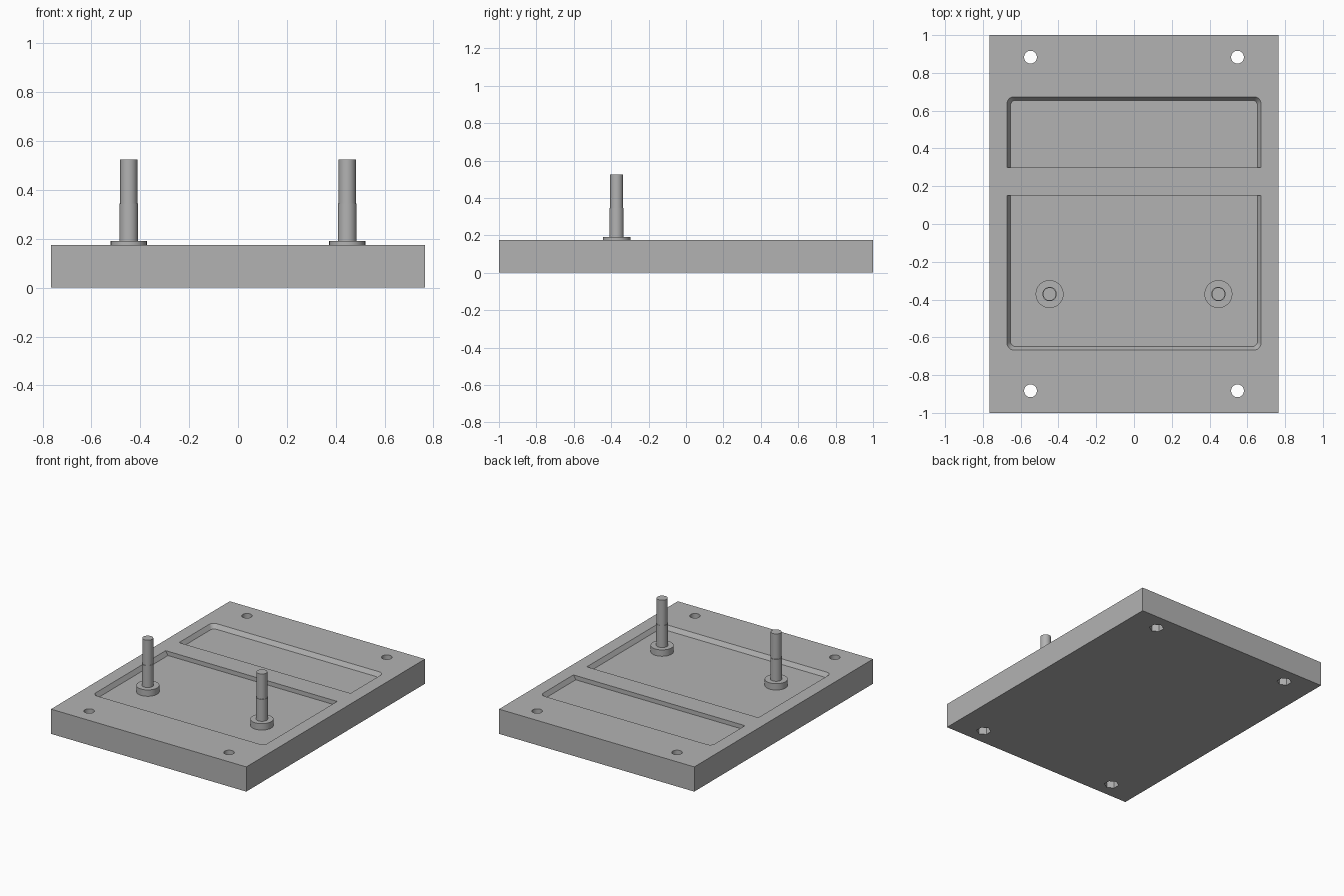
import bpy, bmesh, math
from mathutils import Matrix

cube = bpy.data.objects.get("Cube")
if cube:
    bpy.data.objects.remove(cube, do_unlink=True)

WIDTH, LENGTH, TOP = 1.53, 2.0, 0.175
FLOOR = TOP - 0.03

grey = bpy.data.materials.new("plain grey")
grey.use_nodes = True
grey.diffuse_color = (0.45, 0.45, 0.45, 1)
grey.node_tree.nodes["Principled BSDF"].inputs["Base Color"].default_value = grey.diffuse_color


def make(name, bm):
    bmesh.ops.recalc_face_normals(bm, faces=bm.faces)
    mesh = bpy.data.meshes.new(name)
    bm.to_mesh(mesh)
    bm.free()
    obj = bpy.data.objects.new(name, mesh)
    bpy.context.collection.objects.link(obj)
    mesh.materials.append(grey)
    return obj


def loft(name, rings):
    """Join matching rings of points into a closed solid."""
    bm = bmesh.new()
    loops = [[bm.verts.new(p) for p in ring] for ring in rings]
    n = len(loops[0])
    for a, b in zip(loops, loops[1:]):
        for i in range(n):
            j = (i + 1) % n
            bm.faces.new((a[i], a[j], b[j], b[i]))
    bm.faces.new(loops[0])
    bm.faces.new(loops[-1])
    return make(name, bm)


def circle(x, y, z, r, n=32, turn=0.0):
    return [(x + r * math.cos(turn + math.tau * i / n),
             y + r * math.sin(turn + math.tau * i / n), z) for i in range(n)]


def pocket_ring(near, far, side, inset, z, radius=0.035):
    """Pocket outline: square at the divider, rounded at the outer end."""
    half, end = 0.672 - inset, far - side * inset
    r = radius - inset * 0.4
    pts = [(-half, near, z), (half, near, z)]
    for sx in (1, -1):
        arc = [(sx * (half - r + r * math.cos(t)), end - side * r * (1 - math.sin(t)), z)
               for t in (math.pi / 2 * i / 6 for i in range(7))]
        pts += arc if sx == 1 else arc[::-1]
    return pts


def box(name, sx, sy, z0, z1):
    bm = bmesh.new()
    bmesh.ops.create_cube(bm, size=1, matrix=Matrix.Translation((0, 0, (z0 + z1) / 2))
                          @ Matrix.Diagonal((sx, sy, z1 - z0, 1)))
    return make(name, bm)


def cut(target, cutter):
    mod = target.modifiers.new(cutter.name, "BOOLEAN")
    mod.operation, mod.solver, mod.object = "DIFFERENCE", "EXACT", cutter
    bpy.context.view_layer.objects.active = target
    bpy.ops.object.modifier_apply(modifier=mod.name)
    bpy.data.objects.remove(cutter, do_unlink=True)


def smooth(obj):
    bpy.ops.object.select_all(action="DESELECT")
    obj.select_set(True)
    bpy.context.view_layer.objects.active = obj
    bpy.ops.object.shade_smooth_by_angle(angle=math.radians(30))


# Base plate
plate = box("base_plate", WIDTH, LENGTH, 0, TOP)

# Two shallow pockets with sloping walls, parted by a divider
for name, near, far, side in (("front_pocket", 0.15, -0.667, -1), ("back_pocket", 0.30, 0.673, 1)):
    slope = 0.018 / (TOP - FLOOR)
    cut(plate, loft(name, [pocket_ring(near, far, side, 0.018, FLOOR),
                           pocket_ring(near, far, side, -0.01 * slope, TOP + 0.01)]))

# Corner screw holes with hexagonal nut recesses underneath
for sx in (-1, 1):
    for sy in (-1, 1):
        x, y = sx * 0.548, sy * 0.883
        cut(plate, loft("screw_hole", [circle(x, y, z, 0.034) for z in (-0.05, TOP + 0.05)]))
        cut(plate, loft("nut_recess", [circle(x, y, z, 0.048, 6, math.pi / 6) for z in (-0.05, 0.08)]))
smooth(plate)

# Stepped pins standing on round collars
for name, x in (("right", -0.447), ("left", 0.447)):
    y = -0.371
    profile = ((0.074, FLOOR - 0.01), (0.074, 0.19), (0.038, 0.19),
               (0.038, 0.345), (0.035, 0.345), (0.035, 0.524))
    smooth(loft(name + "_pin", [circle(x, y, z, r) for r, z in profile]))
